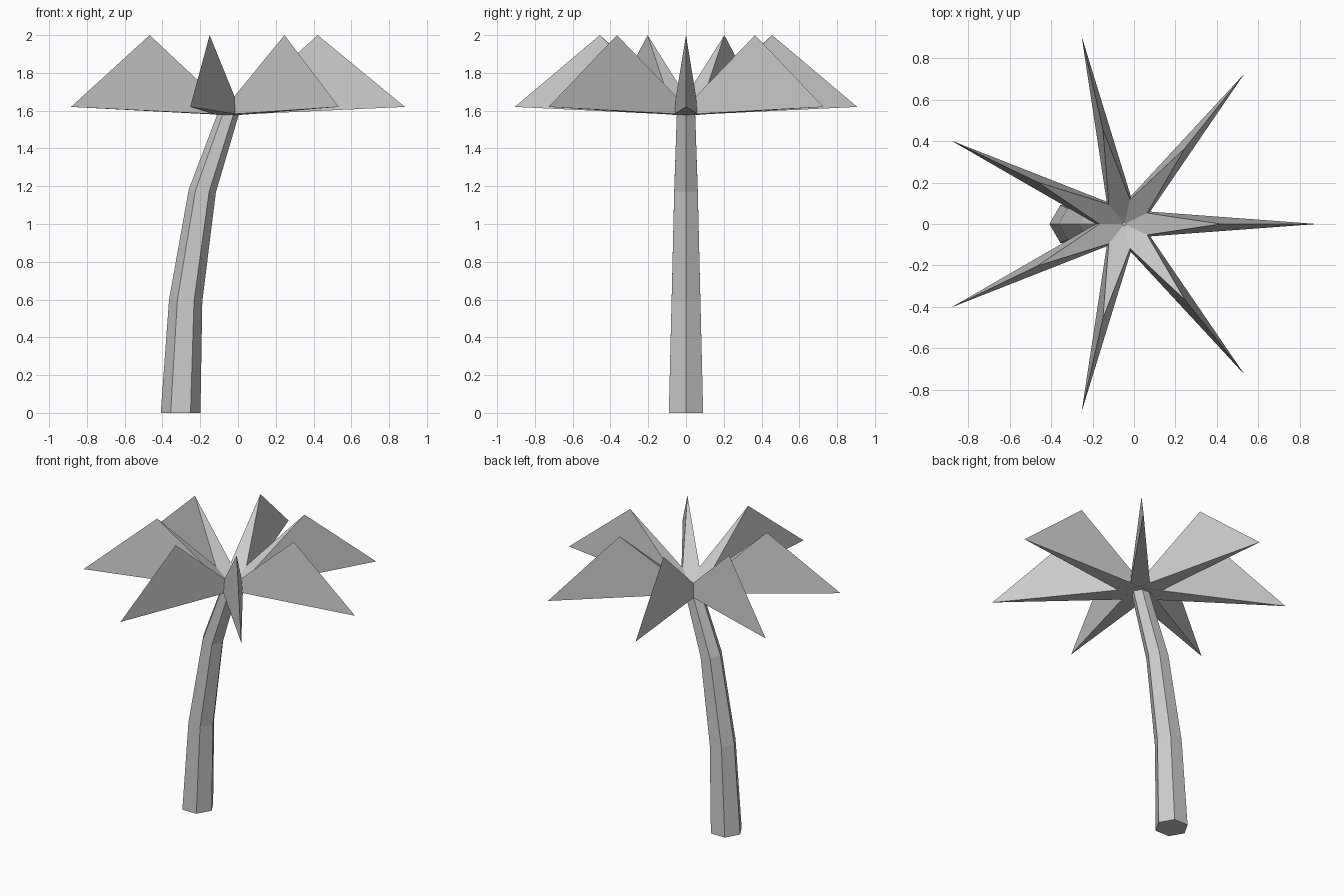
import bpy, bmesh
from math import cos, sin, tau

if "Cube" in bpy.data.objects:
    bpy.data.objects.remove(bpy.data.objects["Cube"])

CX = -0.046  # crown centre x


def finish(bm, name):
    bmesh.ops.recalc_face_normals(bm, faces=bm.faces)
    mesh = bpy.data.meshes.new(name)
    bm.to_mesh(mesh)
    bm.free()
    obj = bpy.data.objects.new(name, mesh)
    bpy.context.collection.objects.link(obj)
    return obj


# Trunk: hexagonal rings along a leaning path (x, z, radius, tilt)
bm = bmesh.new()
rings = []
for x, z, r, tilt in [(-0.304, 0, 0.105, 0), (-0.277, 0.595, 0.088, 0.06),
                      (-0.189, 1.175, 0.072, 0.1), (CX - 0.005, 1.585, 0.056, 0.05)]:
    rings.append([bm.verts.new((x + r * cos(tau * k / 6), r * sin(tau * k / 6),
                                z - r * tilt * cos(tau * k / 6))) for k in range(6)])
for a, b in zip(rings, rings[1:]):
    for k in range(6):
        n = (k + 1) % 6
        bm.faces.new((a[k], a[n], b[n], b[k]))
bm.faces.new(rings[0])
bm.faces.new(rings[-1])
finish(bm, "trunk")

# Leaves: seven radiating tetrahedra with a raised peak and a drooping tip
for i in range(7):
    bm = bmesh.new()
    v = [bm.verts.new(p) for p in [(0, 0.069, 1.577), (0, -0.069, 1.577),
                                   (0.468, 0, 2.0), (0.93, 0, 1.62)]]
    for f in [(0, 1, 2), (0, 2, 3), (1, 3, 2), (0, 3, 1)]:
        bm.faces.new([v[k] for k in f])
    leaf = finish(bm, f"leaf_{i + 1}")
    leaf.location.x = CX
    leaf.rotation_euler.z = tau * i / 7
